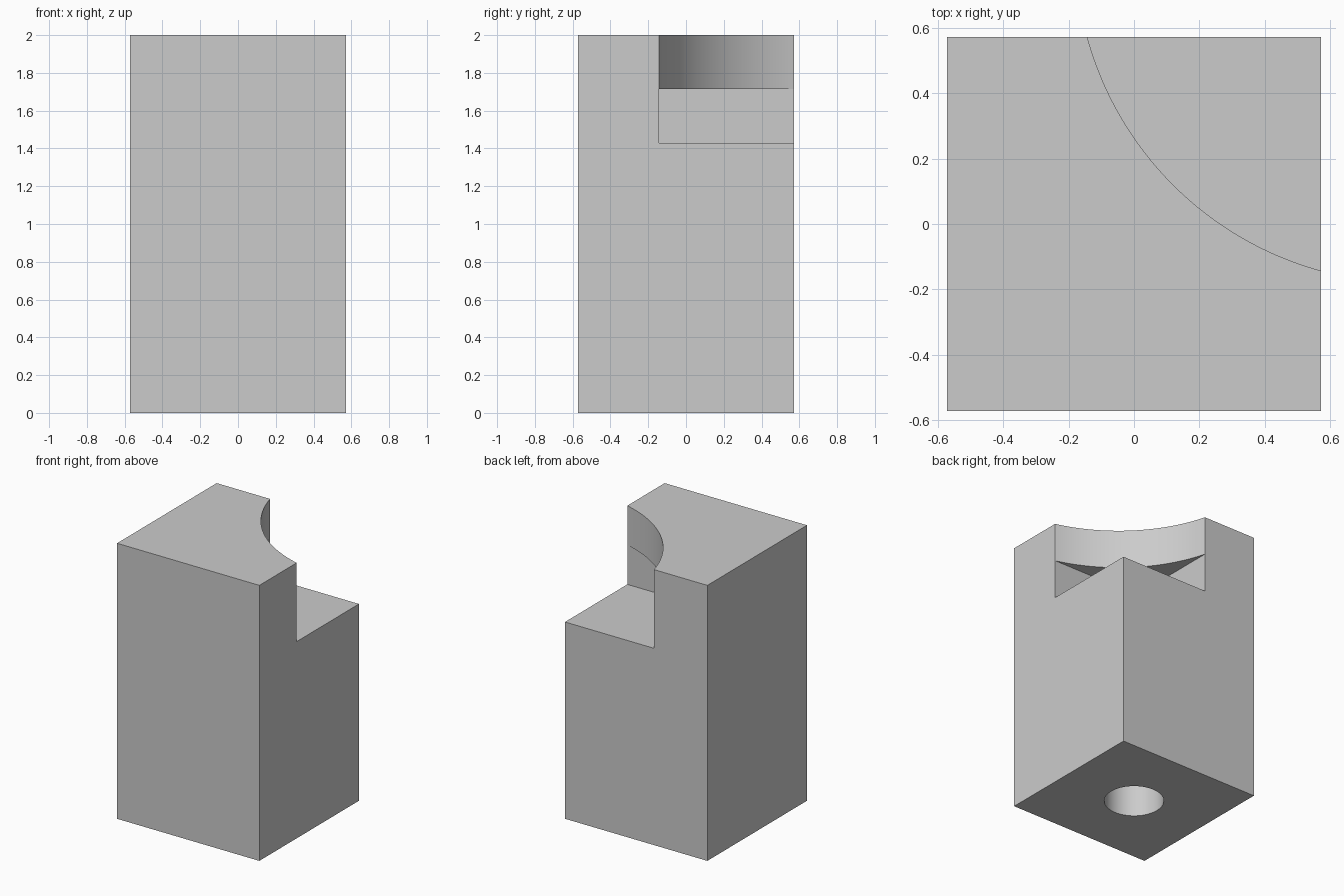
import bpy
import math

default = bpy.data.objects.get("Cube")
if default:
    bpy.data.objects.remove(default, do_unlink=True)

UNIT = 1 / 7            # the block is 8 x 8 x 14 units
HALF = 4 * UNIT
TOP = 14 * UNIT

grey = bpy.data.materials.new("plain_grey")
grey.use_nodes = True
colour = (0.6, 0.6, 0.6, 1)
grey.diffuse_color = colour
grey.node_tree.nodes["Principled BSDF"].inputs["Base Color"].default_value = colour


def box(name, low, high):
    centre = [(a + b) / 2 for a, b in zip(low, high)]
    bpy.ops.mesh.primitive_cube_add(size=1, location=centre)
    obj = bpy.context.object
    obj.name = name
    obj.scale = [b - a for a, b in zip(low, high)]
    bpy.ops.object.transform_apply(location=True, rotation=False, scale=True)
    obj.data.materials.append(grey)
    return obj


def cylinder(name, x, y, radius, low, high, sides):
    bpy.ops.mesh.primitive_cylinder_add(
        vertices=sides, radius=radius, depth=high - low,
        location=(x, y, (low + high) / 2))
    obj = bpy.context.object
    obj.name = name
    obj.data.materials.append(grey)
    return obj


def cut(target, cutter):
    mod = target.modifiers.new(cutter.name, 'BOOLEAN')
    mod.operation = 'DIFFERENCE'
    mod.solver = 'EXACT'
    mod.object = cutter
    bpy.context.view_layer.objects.active = target
    bpy.ops.object.modifier_apply(modifier=mod.name)
    bpy.data.objects.remove(cutter, do_unlink=True)


block = box("block", (-HALF, -HALF, 0), (HALF, HALF, TOP))

# Square pocket in the back left corner, below the overhang
cut(block, box("corner_pocket", (-UNIT, -UNIT, 10 * UNIT), (1, 1, 12 * UNIT)))

# Curved cut through the overhang, ending at the pocket's edges
centre = 0.84
radius = math.hypot(centre + UNIT, centre - HALF)
cut(block, cylinder("curved_cut", centre, centre, radius, 11 * UNIT, TOP + 0.2, 192))

# Blind round hole in the underside
cut(block, cylinder("bottom_hole", 0, 0, 0.2, -0.2, 0.6, 64))

bpy.ops.object.select_all(action='DESELECT')
block.select_set(True)
bpy.context.view_layer.objects.active = block
bpy.ops.object.shade_smooth_by_angle(angle=math.radians(30))
